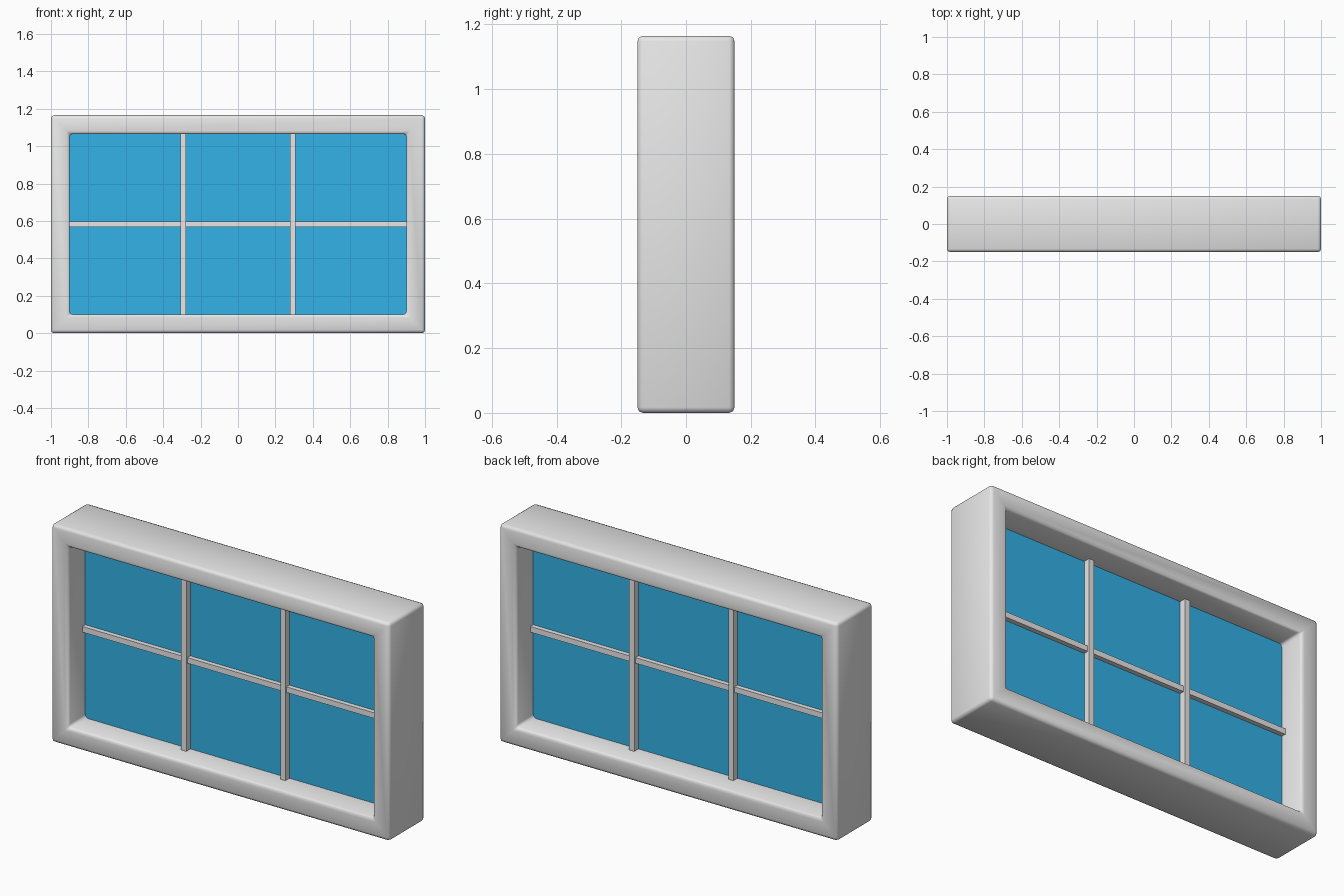
import bpy, bmesh

if "Cube" in bpy.data.objects:
    bpy.data.objects.remove(bpy.data.objects["Cube"])

W, H, D = 1.0, 1.165, 0.15      # half width, height, half depth
B = 0.10                        # frame border


def material(name, color):
    m = bpy.data.materials.new(name)
    m.diffuse_color = (*color, 1)
    m.use_nodes = True
    m.node_tree.nodes["Principled BSDF"].inputs["Base Color"].default_value = m.diffuse_color
    return m


grey = material("light grey", (0.8, 0.8, 0.8))
blue = material("glass blue", (0.035, 0.46, 0.83))


def add_object(name, bm, mat):
    mesh = bpy.data.meshes.new(name)
    bmesh.ops.recalc_face_normals(bm, faces=bm.faces)
    bm.to_mesh(mesh)
    bm.free()
    mesh.materials.append(mat)
    obj = bpy.data.objects.new(name, mesh)
    bpy.context.collection.objects.link(obj)
    return obj


def box(name, center, size, mat):
    bm = bmesh.new()
    bmesh.ops.create_cube(bm, size=1)
    bmesh.ops.scale(bm, vec=size, verts=bm.verts)
    bmesh.ops.translate(bm, vec=center, verts=bm.verts)
    return add_object(name, bm, mat)


# Frame: mitred rectangular ring, bevelled and smooth shaded
bm = bmesh.new()
rings = []
for inset, y in ((0, -D), (B, -D), (B, D), (0, D)):
    x, z0, z1 = W - inset, inset, H - inset
    rings.append([bm.verts.new((px, y, pz))
                  for px, pz in ((-x, z0), (x, z0), (x, z1), (-x, z1))])
for r in range(4):
    a, b = rings[r], rings[(r + 1) % 4]
    for i in range(4):
        j = (i + 1) % 4
        bm.faces.new((a[i], a[j], b[j], b[i]))
frame = add_object("window_frame", bm, grey)
bevel = frame.modifiers.new("rounded edges", 'BEVEL')
bevel.width = 0.017
bevel.segments = 2
bevel.limit_method = 'ANGLE'
frame.data.polygons.foreach_set("use_smooth", [True] * len(frame.data.polygons))

# Glass pane in the middle of the frame depth
box("glass_pane", (0, 0, H / 2), (2 * (W - B) + 0.02, 0.01, H - 2 * B + 0.02), blue)

# Glazing bars
for side, x in (("left", -0.293), ("right", 0.293)):
    box(f"vertical_bar_{side}", (x, 0, H / 2), (0.03, 0.08, H - 2 * B + 0.01), grey)
box("horizontal_bar", (0, 0, H / 2), (2 * (W - B) + 0.01, 0.06, 0.03), grey)
